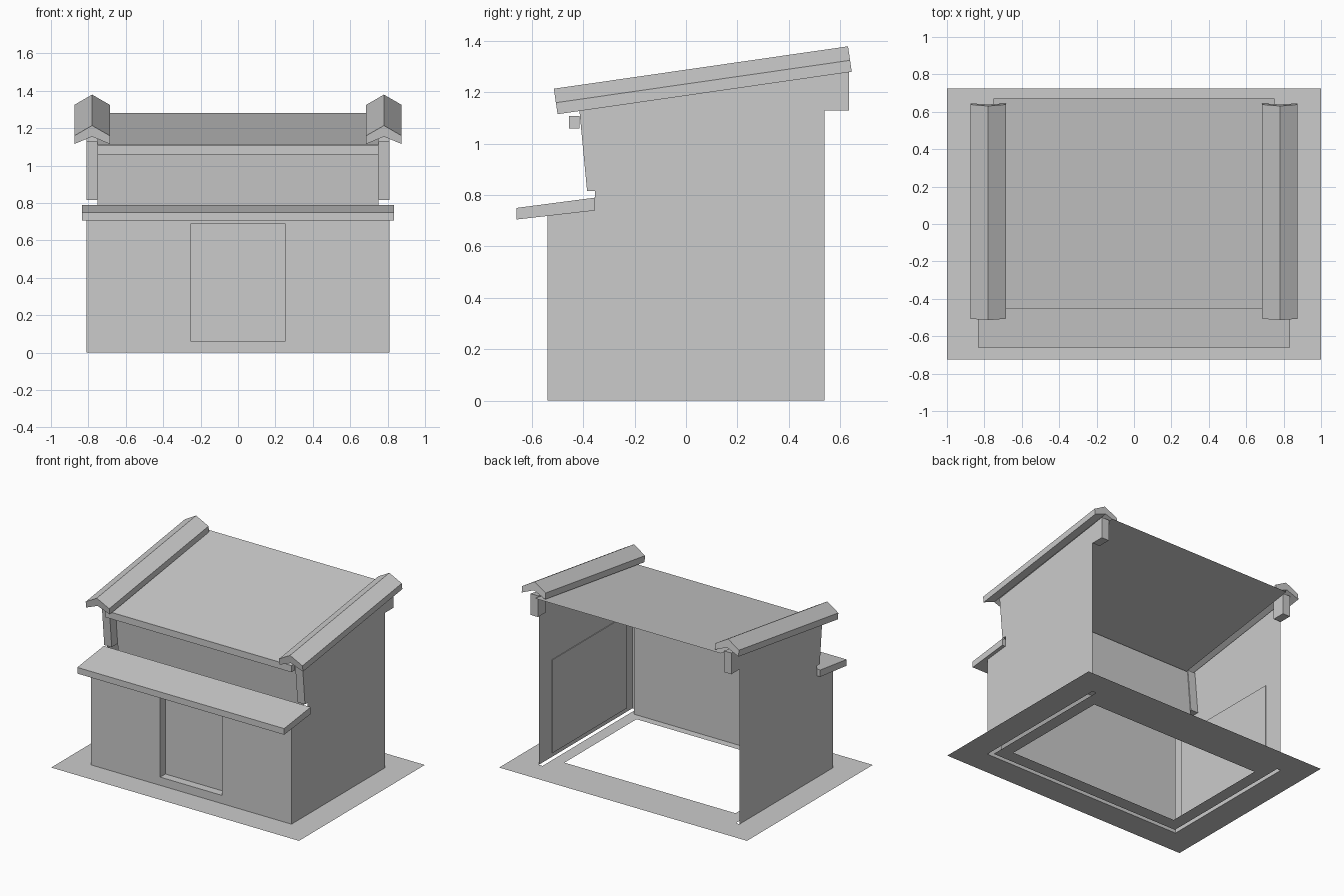
import bpy
import bmesh

cube = bpy.data.objects.get("Cube")
if cube:
    bpy.data.objects.remove(cube, do_unlink=True)

grey = bpy.data.materials.new("plain_grey")
grey.use_nodes = True
COLOUR = (0.6, 0.6, 0.6, 1)
grey.diffuse_color = COLOUR
grey.node_tree.nodes["Principled BSDF"].inputs["Base Color"].default_value = COLOUR


def make(name, polygons):
    """Object made from a list of polygons, welded at shared corners."""
    bm = bmesh.new()
    for poly in polygons:
        bm.faces.new([bm.verts.new(p) for p in poly])
    bmesh.ops.remove_doubles(bm, verts=bm.verts, dist=0.0005)
    bmesh.ops.recalc_face_normals(bm, faces=bm.faces)
    mesh = bpy.data.meshes.new(name)
    bm.to_mesh(mesh)
    bm.free()
    mesh.materials.append(grey)
    obj = bpy.data.objects.new(name, mesh)
    bpy.context.collection.objects.link(obj)
    return obj


def prism(name, profile, x0, x1):
    """Solid with a (y, z) profile, running along x."""
    a = [(x0, y, z) for y, z in profile]
    b = [(x1, y, z) for y, z in profile]
    n = len(profile)
    sides = [(a[i], a[(i + 1) % n], b[(i + 1) % n], b[i]) for i in range(n)]
    return make(name, [a[::-1], b] + sides)


def box_profile(y0, y1, z0, z1):
    return [(y0, z0), (y1, z0), (y1, z1), (y0, z1)]


def flat(x0, x1, y0, y1, z=0):
    return [(x0, y0, z), (x1, y0, z), (x1, y1, z), (x0, y1, z)]


def upright(x0, x1, z0, z1, y):
    return [(x0, y, z0), (x1, y, z0), (x1, y, z1), (x0, y, z1)]


def strip(x, a, b):
    """Sheet spanning -x to x between two (y, z) points."""
    return [(-x, *a), (x, *a), (x, *b), (-x, *b)]


W, FRONT, BACK = 0.81, -0.54, 0.54     # outer faces of the walls
INNER, LINING = 0.75, -0.47            # inner faces

# Ground apron: outer ring, then inner ring beyond the wall slot
make("ground_apron", [
    flat(-1, 1, -0.725, FRONT),
    flat(-1, -W, FRONT, BACK), flat(W, 1, FRONT, BACK),
    flat(-1, 1, BACK, 0.725)])
make("inner_apron", [
    flat(-0.78, 0.78, -0.51, -0.415),
    flat(-0.78, -0.69, -0.415, 0.415), flat(0.69, 0.78, -0.415, 0.415),
    flat(-0.78, 0.78, 0.415, BACK)])

# Front wall with a door opening
DX, D0, D1, WALL_TOP = 0.25, 0.06, 0.69, 0.72
make("front_wall", [
    upright(-W, -DX, 0, WALL_TOP, FRONT), upright(DX, W, 0, WALL_TOP, FRONT),
    upright(-DX, DX, 0, D0, FRONT), upright(-DX, DX, D1, WALL_TOP, FRONT)])
DOOR = -0.48
make("door_recess", [upright(-DX, DX, D0, D1, DOOR)]
     + [flat(-DX, DX, FRONT, DOOR, z) for z in (D0, D1)]
     + [[(x, FRONT, D0), (x, DOOR, D0), (x, DOOR, D1), (x, FRONT, D1)]
        for x in (-DX, DX)])
make("front_wall_lining", [
    strip(INNER, (LINING, 0), (LINING, 0.73)),
    strip(INNER, (LINING, 0.73), (-0.31, 0.745))])

# Recessed upper front wall
make("upper_front_wall", [strip(INNER, (-0.31, 0.745), (-0.345, 1.12))])

# Awning over the door and the beam under the roof edge
prism("awning", [(-0.66, 0.705), (-0.355, 0.74), (-0.355, 0.79), (-0.66, 0.75)],
      -0.835, 0.835)
prism("roof_beam", box_profile(-0.455, -0.415, 1.06, 1.108), -INNER, INNER)

# Sloping roof sheet
make("roof", [strip(INNER, (-0.45, 1.112), (0.67, 1.28))])

SIDE = [(FRONT, 0), (FRONT, 0.72), (-0.355, 0.74), (-0.355, 0.815),
        (-0.385, 0.815), (-0.415, 1.13), (BACK, 1.27), (BACK, 0)]
JAMB = [(-0.415, 1.13), (-0.385, 0.815), (-0.31, 0.815), (-0.34, 1.13)]
CAP = [(-0.095, 0), (0, 0.04), (0.095, 0), (0.095, 0.045), (0, 0.1), (-0.095, 0.045)]

for side, s in (("left", 1), ("right", -1)):
    # Side wall, its inner panel, front jamb and rear bracket
    make(side + "_wall", [[(s * W, y, z) for y, z in SIDE]])
    prism(side + "_inner_panel", box_profile(LINING, 0.39, 0.03, 0.71),
          s * (W - 0.006), s * (W - 0.001))
    prism(side + "_jamb", JAMB, s * INNER, s * W)
    prism(side + "_rear_bracket",
          [(BACK, 1.13), (0.635, 1.13), (0.635, 1.285), (BACK, 1.27)],
          s * INNER, s * W)

    # Ridged cap laid along the slope
    rings = [[(s * 0.78 + x, y - 0.143 * h, z + 0.99 * h) for x, h in CAP]
             for y, z in ((-0.5, 1.115), (0.645, 1.28))]
    a, b = rings
    n = len(CAP)
    faces = [(a[i], a[(i + 1) % n], b[(i + 1) % n], b[i]) for i in range(n)]
    # Each end is split at the ridge
    for r in rings:
        faces += [(r[0], r[1], r[4], r[5]), (r[1], r[2], r[3], r[4])]
    make(side + "_roof_cap", faces)
